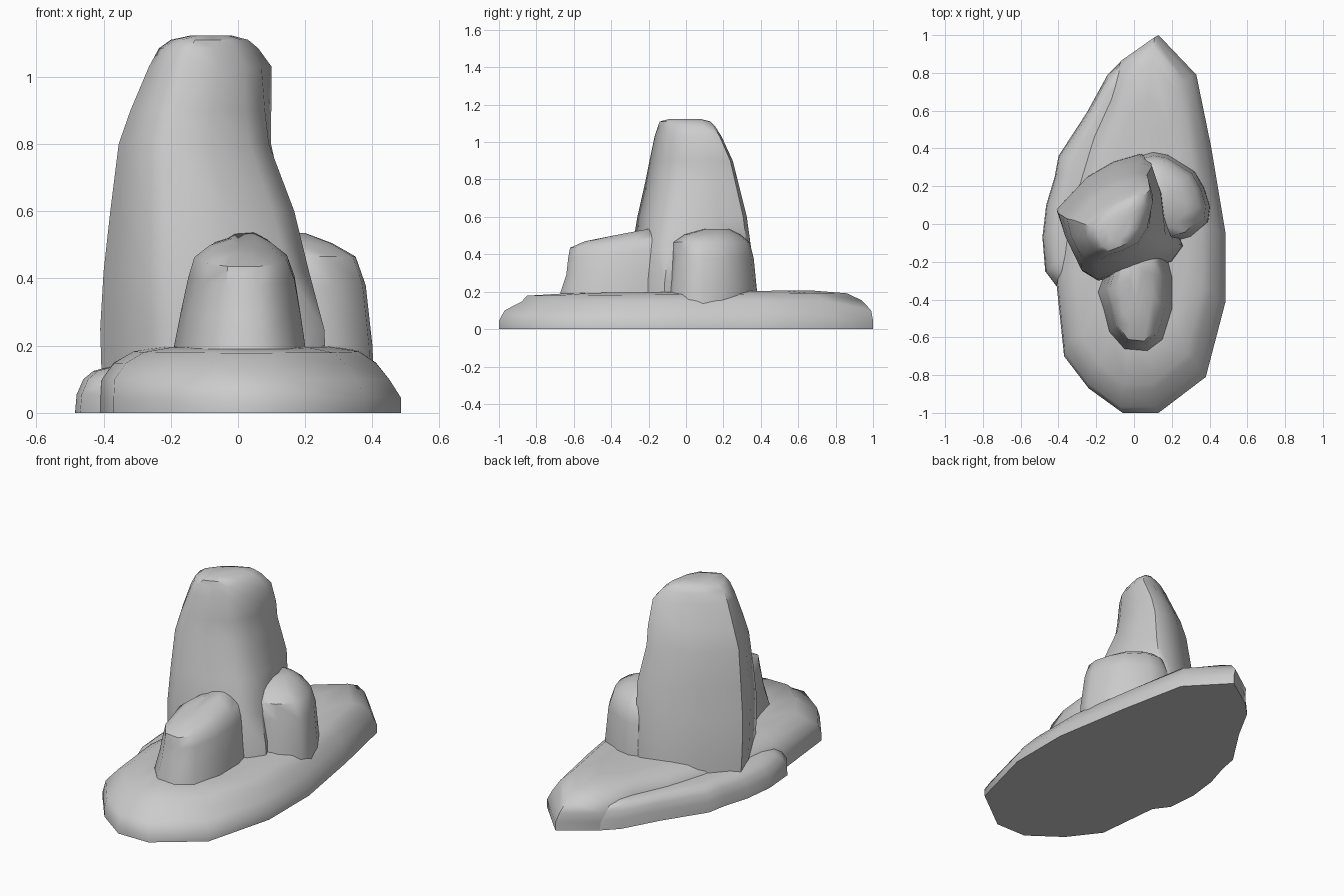
import bpy, bmesh


def loft(name, outline, levels, tilt=0.0, top_outline=None, z_ref=(0.0, 1.0)):
    """Stack a closed outline fitted to a box (z, x0, x1, y0, y1) per level.
    The outline blends to top_outline with height; tilt raises the +y side."""
    def norm(pts):
        xs, ys = [p[0] for p in pts], [p[1] for p in pts]
        return [((x - min(xs)) / (max(xs) - min(xs)),
                 (y - min(ys)) / (max(ys) - min(ys))) for x, y in pts]

    low = norm(outline)
    high = norm(top_outline or outline)
    bm = bmesh.new()
    rings = []
    for z, x0, x1, y0, y1 in levels:
        t = min(1, max(0, (z - z_ref[0]) / (z_ref[1] - z_ref[0])))
        ring = []
        for a, b in zip(low, high):
            u = a[0] + (b[0] - a[0]) * t
            v = a[1] + (b[1] - a[1]) * t
            ring.append(bm.verts.new((x0 + u * (x1 - x0), y0 + v * (y1 - y0),
                                      z + tilt * t * (v - 0.5))))
        rings.append(ring)
    n = len(outline)
    for r, s in zip(rings, rings[1:]):
        for i in range(n):
            j = (i + 1) % n
            bm.faces.new((r[i], r[j], s[j], s[i]))
    bm.faces.new(rings[0])
    bm.faces.new(rings[-1])
    bmesh.ops.recalc_face_normals(bm, faces=bm.faces)
    mesh = bpy.data.meshes.new(name)
    bm.to_mesh(mesh)
    bm.free()
    obj = bpy.data.objects.new(name, mesh)
    bpy.context.collection.objects.link(obj)
    bpy.ops.object.select_all(action='DESELECT')
    obj.select_set(True)
    bpy.context.view_layer.objects.active = obj
    bpy.ops.object.shade_smooth_by_angle(angle=0.8)
    return obj


# Broad base slab with rounded rim
loft("base_slab",
     [(.13, 1), (.33, .79), (.41, .4), (.485, -.05), (.485, -.41), (.38, -.81),
      (.13, -1), (-.06, -1), (-.24, -.87), (-.37, -.70), (-.41, -.32),
      (-.37, -.02), (-.29, .25), (-.22, .47), (-.12, .68), (-.06, .87)],
     [(0, -.41, .485, -1, 1), (.045, -.41, .485, -1, 1),
      (.10, -.405, .45, -.97, .99), (.15, -.37, .41, -.88, .94),
      (.185, -.31, .36, -.85, .86), (.2, -.22, .27, -.62, .66)],
     tilt=.015, z_ref=(.1, .2))

# Low ledge along the left flank
loft("side_ledge",
     [(-.06, .87), (-.14, .79), (-.25, .59), (-.40, .36), (-.42, .25),
      (-.465, .1), (-.485, -.07), (-.47, -.25), (-.41, -.33), (-.2, -.3),
      (-.05, .1), (.02, .5), (0, .8)],
     [(0, -.485, .02, -.33, .87), (.055, -.48, .02, -.33, .865),
      (.1, -.46, .01, -.31, .85), (.125, -.43, 0, -.28, .82),
      (.138, -.38, -.03, -.22, .75)])

# Tall central rock, twisting slightly towards its narrow top
loft("tall_rock",
     [(-.41, .08), (-.25, .25), (-.11, .33), (.03, .37), (.07, .345),
      (.15, .14), (.26, -.12), (.2, -.2), (.02, -.25), (-.19, -.3),
      (-.27, -.25), (-.37, -.04)],
     [(.08, -.405, .265, -.30, .375), (.25, -.41, .26, -.30, .37),
      (.42, -.40, .225, -.29, .35), (.6, -.38, .19, -.26, .325),
      (.8, -.355, .12, -.215, .275), (.9, -.32, .11, -.195, .25),
      (1.03, -.265, .1, -.168, .19), (1.085, -.235, .06, -.15, .155),
      (1.11, -.20, .03, -.14, .13), (1.123, -.14, -.02, -.09, .08)],
     top_outline=[(-.265, 0), (-.18, .09), (-.08, .15), (.03, .19), (.085, .18),
                  (.1, .12), (.07, -.02), (.02, -.1), (-.06, -.14),
                  (-.15, -.168), (-.21, -.14), (-.25, -.07)],
     z_ref=(.2, 1.03))

# Small rock in front, top rising towards the back
loft("front_rock",
     [(-.19, -.36), (-.16, -.45), (-.13, -.57), (-.05, -.66), (.07, -.67),
      (.15, -.61), (.2, -.45), (.2, -.28), (.16, -.12), (-.1, -.12)],
     [(.1, -.19, .205, -.68, -.12), (.2, -.19, .2, -.67, -.12),
      (.3, -.17, .185, -.64, -.12), (.4, -.148, .168, -.63, -.12),
      (.46, -.13, .145, -.62, -.13), (.495, -.085, .10, -.54, -.15),
      (.515, -.02, .05, -.44, -.18)],
     tilt=.05, z_ref=(.2, .45))

# Small rock on the right
loft("right_rock",
     [(.05, .37), (.1, .385), (.18, .37), (.32, .28), (.37, .19), (.4, .09),
      (.39, .01), (.3, -.07), (.2, -.1), (.08, -.05), (0, .15)],
     [(.08, 0, .405, -.10, .385), (.2, 0, .40, -.095, .38),
      (.38, .01, .38, -.075, .362), (.465, .03, .35, -.068, .34),
      (.505, .06, .28, -.01, .29), (.535, .11, .20, .1, .23)])
